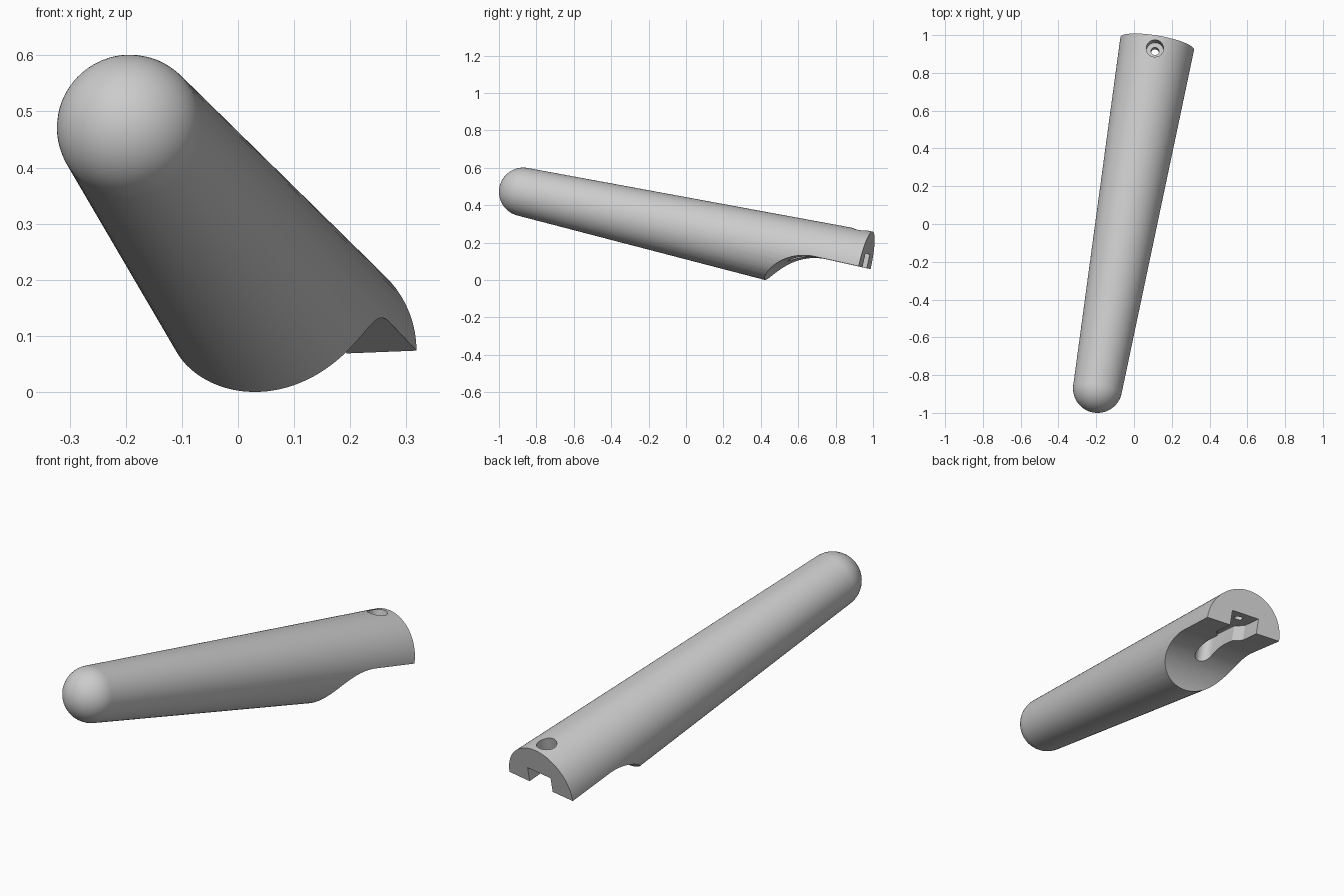
import bpy, bmesh
from math import sin, cos, pi, asin, radians
from mathutils import Vector, Matrix

if "Cube" in bpy.data.objects:
    bpy.data.objects.remove(bpy.data.objects["Cube"], do_unlink=True)

# Handle frame: local y runs along the axis to the cut end, local z is its upper side
axis = Vector((0.173, 1, -0.222)).normalized()
side = Vector((1, -0.164, 0.04))
side = (side - axis * side.dot(axis)).normalized()
up = side.cross(axis)
end = Vector((0.123, 0.955, 0.066))
frame = Matrix((side, axis, up)).transposed().to_4x4()
frame.translation = end

LENGTH, R_CAP, R_END = 1.896, 0.13, 0.198
FLAT, SCOOP_R = 0.245, 0.29


def to_object(bm, name):
    bmesh.ops.recalc_face_normals(bm, faces=bm.faces)
    bm.transform(frame)
    mesh = bpy.data.meshes.new(name)
    bm.to_mesh(mesh)
    bm.free()
    obj = bpy.data.objects.new(name, mesh)
    bpy.context.collection.objects.link(obj)
    return obj


def prism(name, points, offset):
    """Extrude a closed 3D outline along an offset."""
    bm = bmesh.new()
    face = bm.faces.new([bm.verts.new(p) for p in points])
    moved = bmesh.ops.extrude_face_region(bm, geom=[face])["geom"]
    bmesh.ops.translate(bm, vec=offset,
                        verts=[v for v in moved if isinstance(v, bmesh.types.BMVert)])
    return to_object(bm, name)


def disc(radius, y, z, n=32):
    return [(radius * cos(2 * pi * i / n), y + radius * sin(2 * pi * i / n), z)
            for i in range(n)]


# Tapered body with a round cap, lathed about the axis
alpha = asin((R_END - R_CAP) / LENGTH)
sweep = pi / 2 - alpha
profile = [(R_CAP * sin(sweep * i / 16), -LENGTH - R_CAP * cos(sweep * i / 16))
           for i in range(17)] + [(R_END, 0)]
bm = bmesh.new()
verts = [bm.verts.new((r, y, 0)) for r, y in profile]
edges = [bm.edges.new(pair) for pair in zip(verts, verts[1:])]
bmesh.ops.spin(bm, geom=verts + edges, cent=(0, 0, 0), axis=(0, 1, 0),
               angle=2 * pi, steps=72)
bmesh.ops.remove_doubles(bm, verts=bm.verts, dist=0.0001)
bmesh.ops.holes_fill(bm, edges=[e for e in bm.edges if e.is_boundary], sides=0)
handle = to_object(bm, "handle")

# Lower half cut away, ending in a curved scoop
arc = [radians(85) * i / 24 for i in range(25)]
scoop = [(-0.4, -FLAT - SCOOP_R * sin(a), SCOOP_R * (cos(a) - 1)) for a in arc]
low = scoop[-1][2]
scoop = [(-0.4, 0.1, 0)] + scoop + [(-0.4, 0.1, low)]
cutters = [prism("scoop_cutter", scoop, (0.8, 0, 0))]

# Slot: wide at the end, narrowing to a round-ended channel
tip = [(0.04 * cos(pi * i / 12), -0.375 - 0.04 * sin(pi * i / 12)) for i in range(13)]
outline = ([(0.072, 0.05), (0.072, -0.13), (0.04, -0.18)] + tip
           + [(-0.04, -0.18), (-0.072, -0.13), (-0.072, 0.05)])
cutters.append(prism("slot_cutter", [(x, y, -0.22) for x, y in outline], (0, 0, 0.295)))

# Screw hole with a wider counterbore on top
cutters.append(prism("counterbore_cutter", disc(0.046, -0.07, 0.125), (0, 0, 0.2)))
cutters.append(prism("screw_hole_cutter", disc(0.021, -0.07, 0.03), (0, 0, 0.25)))

bpy.ops.object.select_all(action='DESELECT')
handle.select_set(True)
bpy.context.view_layer.objects.active = handle
for cutter in cutters:
    cutter.hide_render = True
    mod = handle.modifiers.new(cutter.name, 'BOOLEAN')
    mod.operation = 'DIFFERENCE'
    mod.solver = 'EXACT'
    mod.object = cutter
    bpy.ops.object.modifier_apply(modifier=mod.name)
    bpy.data.objects.remove(cutter, do_unlink=True)

# Plain grey finish
grey = bpy.data.materials.new("light_grey")
grey.use_nodes = True
colour = (0.6, 0.6, 0.6, 1)
grey.diffuse_color = colour
grey.node_tree.nodes["Principled BSDF"].inputs["Base Color"].default_value = colour
handle.data.materials.clear()
handle.data.materials.append(grey)
bpy.ops.object.shade_smooth_by_angle(angle=radians(30))
